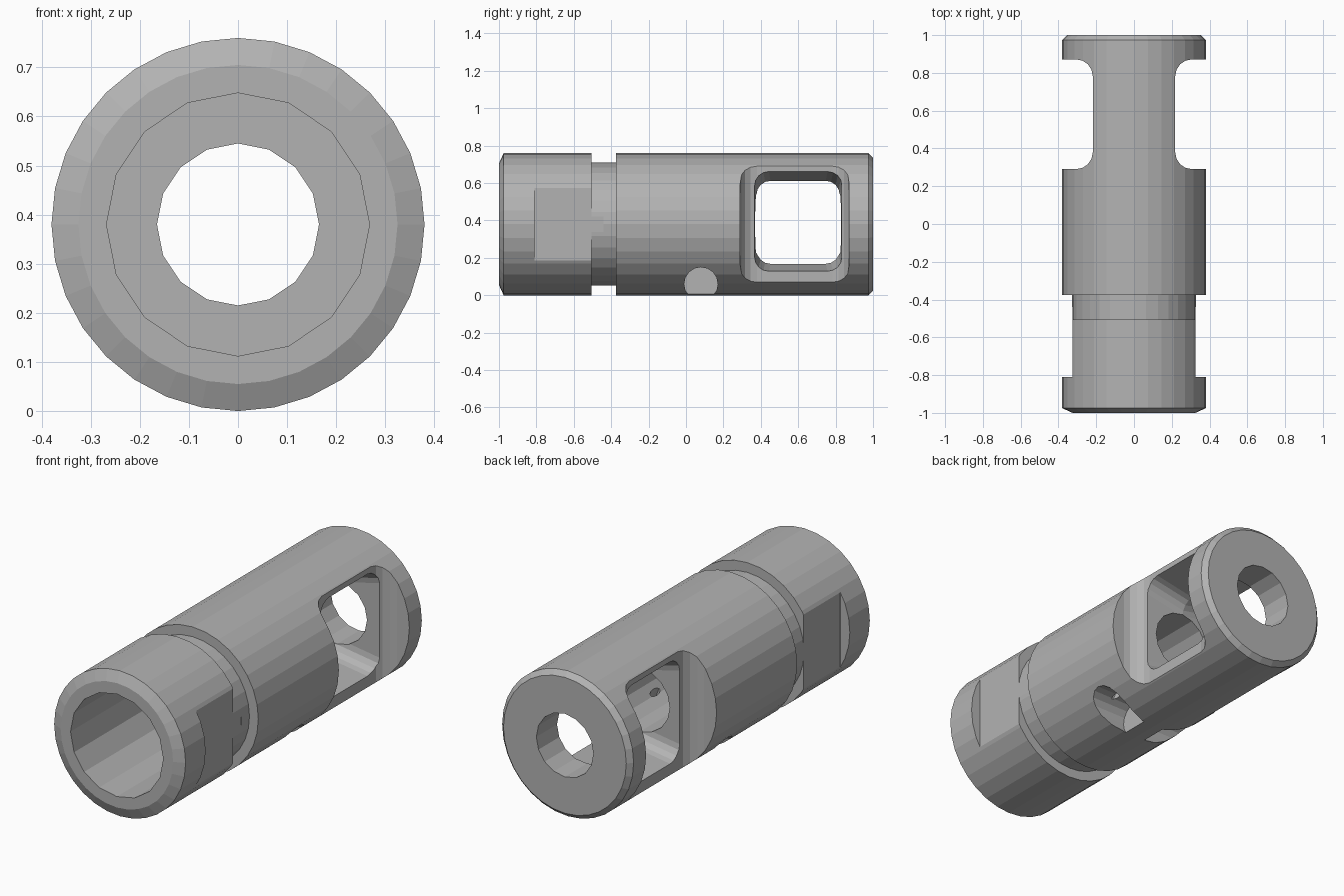
import bpy, bmesh
from math import sin, cos, pi
from mathutils import Vector

if "Cube" in bpy.data.objects:
    bpy.data.objects.remove(bpy.data.objects["Cube"], do_unlink=True)

AXIS_Z = 0.38
R = 0.38

steel = bpy.data.materials.new("grey steel")
steel.use_nodes = True
grey = (0.45, 0.45, 0.45, 1)
steel.diffuse_color = grey
steel.node_tree.nodes["Principled BSDF"].inputs["Base Color"].default_value = grey


def loft(name, rings):
    """Solid skinned through matching rings of points, capped at both ends."""
    bm = bmesh.new()
    loops = [[bm.verts.new(p) for p in ring] for ring in rings]
    n = len(loops[0])
    for a, b in zip(loops, loops[1:]):
        for i in range(n):
            j = (i + 1) % n
            bm.faces.new((a[i], a[j], b[j], b[i]))
    bm.faces.new(loops[0])
    bm.faces.new(loops[-1])
    bmesh.ops.recalc_face_normals(bm, faces=bm.faces)
    mesh = bpy.data.meshes.new(name)
    bm.to_mesh(mesh)
    bm.free()
    mesh.materials.append(steel)
    obj = bpy.data.objects.new(name, mesh)
    bpy.context.collection.objects.link(obj)
    return obj


def circle(r, n):
    return [(r * sin(2 * pi * i / n), r * cos(2 * pi * i / n)) for i in range(n)]


def turned(name, profile, n):
    """Round part along y from (y, radius) pairs."""
    return loft(name, [[Vector((a, y, AXIS_Z + b)) for a, b in circle(r, n)]
                       for y, r in profile])


def rounded_rect(a0, a1, b0, b1, r, steps=4):
    pts = []
    corners = ((a1 - r, b1 - r), (a0 + r, b1 - r), (a0 + r, b0 + r), (a1 - r, b0 + r))
    for k, (ca, cb) in enumerate(corners):
        for i in range(steps + 1):
            t = (k + i / steps) * pi / 2
            pts.append((ca + r * cos(t), cb + r * sin(t)))
    return pts


def cut(cutter):
    cutter.hide_render = True
    mod = body.modifiers.new(cutter.name, "BOOLEAN")
    mod.operation = "DIFFERENCE"
    mod.solver = "EXACT"
    mod.object = cutter
    bpy.context.view_layer.objects.active = body
    bpy.ops.object.modifier_apply(modifier=mod.name)
    bpy.data.objects.remove(cutter, do_unlink=True)


# Turned outer body with end chamfers and a ring groove
body = turned("brake_body", [
    (-1, 0.325), (-0.975, R), (-0.505, R), (-0.505, 0.329),
    (-0.375, 0.329), (-0.375, R), (0.975, R), (1, 0.355)], 32)

# Stepped bore
cut(turned("thread_bore", [(-1.1, 0.268), (-0.2, 0.268)], 16))
cut(turned("exit_bore", [(-0.3, 0.165), (1.1, 0.165)], 16))

for s in (1, -1):
    # Wrench flat
    flat = rounded_rect(0.325, 0.6, -0.81, -0.44, 0.001, 1)
    cut(loft("wrench_flat", [[Vector((s * a, b, z)) for a, b in flat] for z in (-0.1, 0.9)]))

    # Side scoop with filleted ends
    scoop = rounded_rect(0.218, 0.8, 0.29, 0.872, 0.09)
    cut(loft("side_scoop", [[Vector((s * a, b, z)) for a, b in scoop] for z in (-0.1, 0.9)]))

# Port through both scoops, narrowest on the centre line
port = []
for x, grow in ((-0.3, 1.36), (0, 0), (0.3, 1.36)):
    rect = rounded_rect(0.377 - 0.01 * grow, 0.822 + 0.01 * grow,
                        0.168 - 0.04 * grow, 0.612 + 0.05 * grow, 0.075)
    port.append([Vector((x, a, b)) for a, b in rect])
cut(loft("gas_port", port))

for s in (1, -1):
    # Screw pocket low on the side, with a small hole up into the bore
    cut(loft("screw_pocket", [[Vector((s * x, 0.08 + a, 0.06 + b)) for a, b in circle(0.09, 16)]
                              for x in (0.06, 0.5)]))
    cut(loft("screw_hole", [[Vector((s * x, 0.08 + a, z + b)) for a, b in circle(0.04, 10)]
                            for x, z in ((0.2, 0.08), (0.1, 0.33))]))
